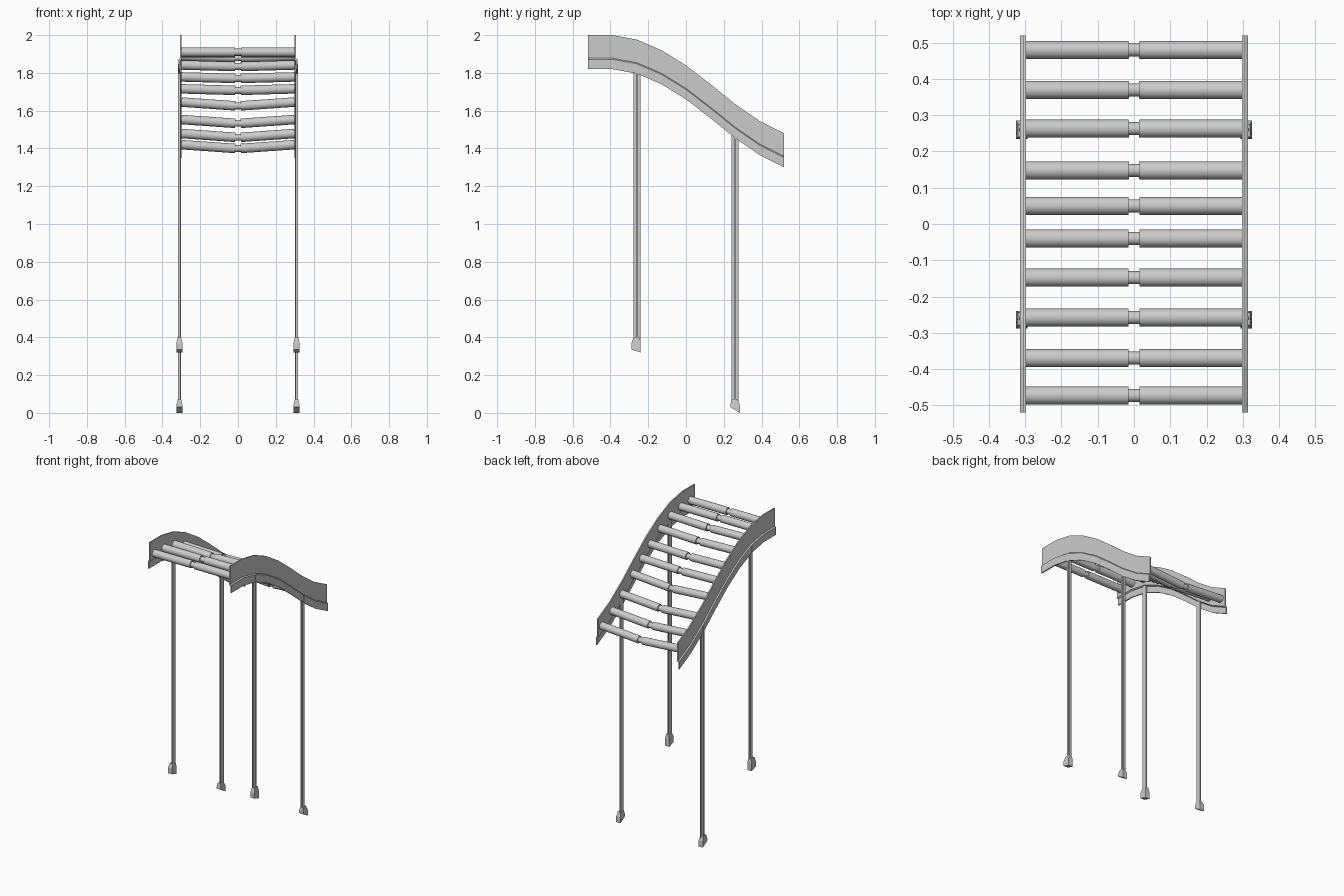
import bpy, bmesh, math
from mathutils import Matrix, Vector

cube = bpy.data.objects.get("Cube")
if cube:
    bpy.data.objects.remove(cube, do_unlink=True)

steel = bpy.data.materials.new("light_grey_steel")
steel.use_nodes = True
GREY = (0.6, 0.6, 0.6, 1)
steel.diffuse_color = GREY
steel.node_tree.nodes["Principled BSDF"].inputs["Base Color"].default_value = GREY

# Top edge of the curved rail: height at evenly spaced stations along y
RAIL_TOP = [2.0, 2.0, 1.976, 1.92, 1.84, 1.74, 1.635, 1.545, 1.48]
HALF, STEP, DEPTH = 0.52, 0.13, 0.18


def rail_z(y):
    t = min(max((y + HALF) / STEP, 0), 7.999)
    i = int(t)
    return RAIL_TOP[i] + (RAIL_TOP[i + 1] - RAIL_TOP[i]) * (t - i)


def finish(name, bm, smooth=False):
    bmesh.ops.recalc_face_normals(bm, faces=bm.faces)
    mesh = bpy.data.meshes.new(name)
    bm.to_mesh(mesh)
    bm.free()
    mesh.materials.append(steel)
    obj = bpy.data.objects.new(name, mesh)
    bpy.context.collection.objects.link(obj)
    if smooth:
        bpy.ops.object.select_all(action='DESELECT')
        obj.select_set(True)
        bpy.context.view_layer.objects.active = obj
        bpy.ops.object.shade_smooth_by_angle(angle=math.radians(40))
    return obj


def loft(name, rings):
    """Skin a list of equal closed rings and cap both ends."""
    bm = bmesh.new()
    loops = [[bm.verts.new(p) for p in ring] for ring in rings]
    n = len(loops[0])
    for a, b in zip(loops, loops[1:]):
        for i in range(n):
            j = (i + 1) % n
            bm.faces.new((a[i], a[j], b[j], b[i]))
    bm.faces.new(loops[0])
    bm.faces.new(loops[-1])
    return finish(name, bm)


def cylinder(bm, start, end, radius):
    a, b = Vector(start), Vector(end)
    turn = (b - a).to_track_quat('Z', 'Y').to_matrix().to_4x4()
    bmesh.ops.create_cone(bm, cap_ends=True, segments=24, radius1=radius, radius2=radius,
                          depth=(b - a).length, matrix=Matrix.Translation((a + b) / 2) @ turn)


# Stepped sheet section of the rail: x and drop below the top edge
SECTION = [(0.298, 0), (0.306, 0), (0.306, 0.122), (0.314, 0.128),
           (0.314, DEPTH), (0.306, DEPTH), (0.306, 0.136), (0.298, 0.13)]
# T section of a leg: x and y offset from the leg centre
LEG = [(0.301, -0.019), (0.306, -0.019), (0.306, -0.005), (0.317, -0.005),
       (0.317, 0.005), (0.306, 0.005), (0.306, 0.019), (0.301, 0.019)]
# Foot side outline: y offset from the leg centre and height
FRONT_FOOT = [(-0.018, 0.40), (-0.028, 0.37), (-0.028, 0.335),
              (0.02, 0.32), (0.02, 0.37), (0.016, 0.40)]
BACK_FOOT = [(-0.02, 0.07), (-0.025, 0.04), (-0.025, 0.03),
             (0.025, 0.0), (0.025, 0.04), (0.014, 0.07)]

for side, s in (("left", 1), ("right", -1)):
    # Curved side rail
    loft(side + "_rail", [[(s * x, -HALF + i * STEP, z - d) for x, d in SECTION]
                          for i, z in enumerate(RAIL_TOP)])
    # Legs and feet
    for end, cy, outline in (("front", -0.26, FRONT_FOOT), ("back", 0.26, BACK_FOOT)):
        top = rail_z(cy) - 0.13
        bottom = outline[0][1] - 0.03
        loft(f"{end}_{side}_leg", [[(s * x, cy + y, z) for x, y in LEG]
                                   for z in (bottom, top)])
        peak = outline[0][1]
        rings = []
        for f in (-1, 1):
            rings.append([(s * 0.31 + f * (0.01 if z == peak else 0.016), cy + y, z)
                          for y, z in outline])
        loft(f"{end}_{side}_foot", rings)

# Paired rollers, sagging slightly toward the middle on the slope
ROLLER_Y = [-0.473, -0.37, -0.258, -0.148, -0.04, 0.05, 0.148, 0.263, 0.37, 0.48]
for n, y in enumerate(ROLLER_Y, 1):
    z = rail_z(y) - DEPTH / 2
    sag = 0.01 if y > 0.1 else 0.004 if y > -0.3 else 0
    bm = bmesh.new()
    for s in (-1, 1):
        cylinder(bm, (s * 0.015, y, z - sag), (s * 0.299, y, z + sag), 0.025)
    cylinder(bm, (-0.03, y, z - sag), (0.03, y, z - sag), 0.018)
    finish(f"roller_{n}", bm, smooth=True)
